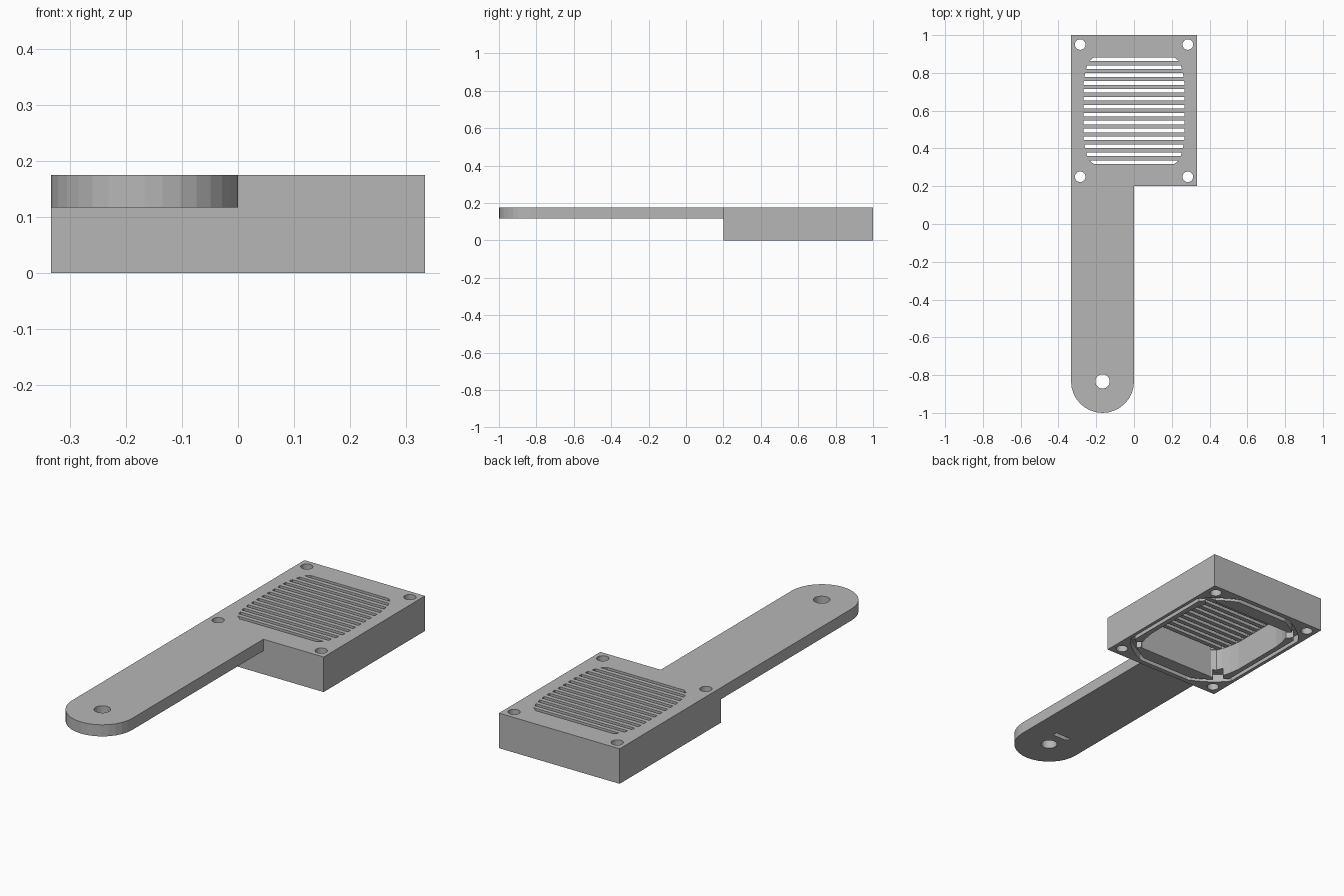
import bpy, bmesh, math

if "Cube" in bpy.data.objects:
    bpy.data.objects.remove(bpy.data.objects["Cube"])

CY = 0.6            # centre of the housing in y
TOP = 0.175
ARM_Z = 0.117

grey = bpy.data.materials.new("light grey")
grey.diffuse_color = (0.47, 0.47, 0.47, 1)
grey.use_nodes = True
grey.node_tree.nodes["Principled BSDF"].inputs["Base Color"].default_value = grey.diffuse_color


def prism(name, pts, z0, z1):
    """Extruded outline."""
    bm = bmesh.new()
    face = bm.faces.new([bm.verts.new((x, y, z0)) for x, y in pts])
    ext = bmesh.ops.extrude_face_region(bm, geom=[face])
    for v in ext["geom"]:
        if isinstance(v, bmesh.types.BMVert):
            v.co.z = z1
    bmesh.ops.recalc_face_normals(bm, faces=bm.faces)
    me = bpy.data.meshes.new(name)
    bm.to_mesh(me)
    bm.free()
    me.materials.append(grey)
    ob = bpy.data.objects.new(name, me)
    bpy.context.collection.objects.link(ob)
    return ob


def combine(target, tool, op="DIFFERENCE"):
    mod = target.modifiers.new("bool", "BOOLEAN")
    mod.operation, mod.solver, mod.object = op, "EXACT", tool
    bpy.context.view_layer.objects.active = target
    bpy.ops.object.modifier_apply(modifier=mod.name)
    bpy.data.objects.remove(tool)


def rect(x0, x1, y0, y1):
    return [(x0, y0), (x1, y0), (x1, y1), (x0, y1)]


def circle(cx, cy, r, n=24):
    return [(cx + r * math.cos(2 * math.pi * i / n),
             cy + r * math.sin(2 * math.pi * i / n)) for i in range(n)]


def clipped_circle(r, hx, hy, n=32):
    """Circle about the housing centre with its sides cut flat."""
    ax, ay = math.acos(hx / r), math.asin(hy / r)
    q = [ax + (ay - ax) * i / 8 for i in range(9)]
    angs = q + [math.pi - a for a in reversed(q)]
    angs += [a + math.pi for a in angs]
    return [(r * math.cos(a), CY + r * math.sin(a)) for a in angs]


# Quarter outline of the opening, mirrored to all four corners
QUARTER = [(0.27, 0.14), (0.262, 0.195), (0.25, 0.24), (0.238, 0.268), (0.215, 0.282)]


def opening():
    half = QUARTER + [(-x, y) for x, y in reversed(QUARTER)]
    return [(x, CY + y) for x, y in half + [(-x, -y) for x, y in half]]


def half_width(dy):
    dy = abs(dy)
    if dy <= QUARTER[0][1]:
        return QUARTER[0][0]
    for (x0, y0), (x1, y1) in zip(QUARTER, QUARTER[1:]):
        if dy <= y1:
            return x0 + (x1 - x0) * (dy - y0) / (y1 - y0)
    return QUARTER[-1][0]


# Housing block and round-ended arm
body = prism("grille_housing_with_arm", rect(-0.3333, 0.3333, 0.2, 1.0), 0, TOP)
R = 0.1667
arm_pts = [(-R + R * math.cos(math.pi + math.pi * i / 16),
            -1 + R + R * math.sin(math.pi + math.pi * i / 16)) for i in range(17)]
arm = prism("arm", arm_pts + [(0, 0.3), (-0.3333, 0.3)], ARM_Z, TOP)
combine(body, arm, "UNION")

# Ring groove in the underside, leaving a rim around the opening
combine(body, prism("groove", clipped_circle(0.403, 0.316, 0.375), -0.05, 0.04))
combine(body, prism("rim", clipped_circle(0.38, 0.296, 0.352), 0, 0.06), "UNION")

# Deep recess up to the thin grille
combine(body, prism("recess", opening(), -0.05, 0.15))

# Corner notches linking recess and groove
for sx in (-1, 1):
    for sy in (-1, 1):
        a = math.atan2(sy * 0.27, sx * 0.25)
        c, s = math.cos(a), math.sin(a)
        pts = [(u * c - v * s, CY + u * s + v * c)
               for u, v in rect(0.3, 0.39, -0.025, 0.025)]
        combine(body, prism("notch", pts, -0.05, 0.0405))

# Grille slots
for i in range(14):
    dy = (i - 6.5) * 0.0419
    lo, hi = dy - 0.0098, dy + 0.0098
    wl, wh = half_width(lo) - 0.002, half_width(hi) - 0.002
    pts = [(-wl, CY + lo), (wl, CY + lo), (wh, CY + hi), (-wh, CY + hi)]
    combine(body, prism("slot", pts, 0.13, 0.25))

# Screw holes, arm hole and the small blind slot under the arm
for x in (-0.285, 0.285):
    for y in (0.25, 0.95):
        combine(body, prism("screw_hole", circle(x, y, 0.028), -0.1, 0.3))
combine(body, prism("arm_hole", circle(-R, -1 + R, 0.038), 0, 0.3))
combine(body, prism("blind_slot", rect(-R - 0.043, -R + 0.043, -0.752, -0.728), 0.05, 0.147))
